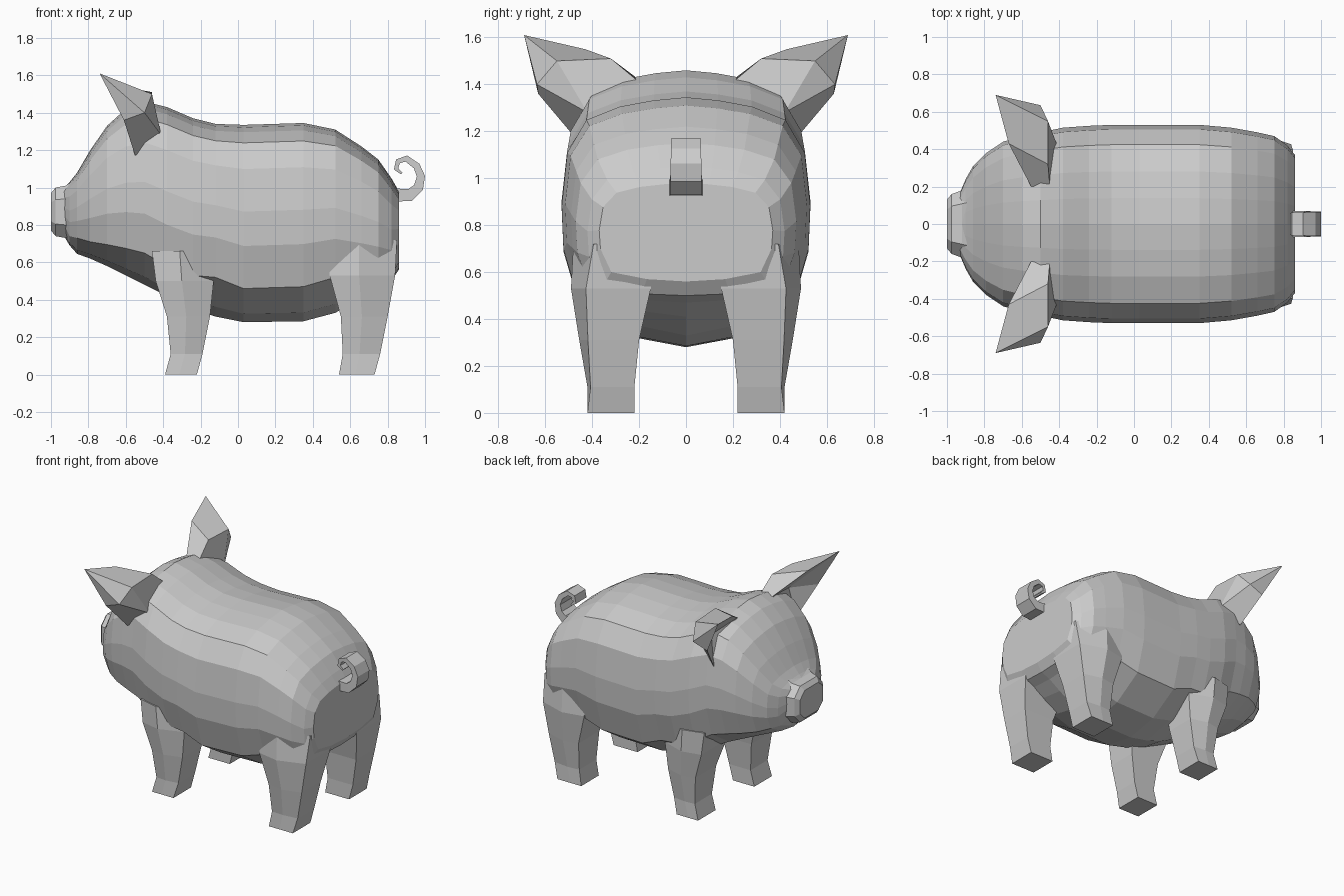
import bpy
import bmesh
from mathutils import Vector

cube = bpy.data.objects.get("Cube")
if cube:
    bpy.data.objects.remove(cube, do_unlink=True)

grey = bpy.data.materials.new("plain_grey")
grey.use_nodes = True
grey.diffuse_color = (0.6, 0.6, 0.6, 1)
grey.node_tree.nodes["Principled BSDF"].inputs["Base Color"].default_value = (0.6, 0.6, 0.6, 1)


def make_object(name, points, faces, mirrored=False):
    """Flat-shaded closed mesh, optionally mirrored across the y = 0 plane."""
    bm = bmesh.new()
    verts = [bm.verts.new(p) for p in points]
    for face in faces:
        bm.faces.new([verts[i] for i in face])
    bmesh.ops.recalc_face_normals(bm, faces=bm.faces[:])
    mesh = bpy.data.meshes.new(name)
    bm.to_mesh(mesh)
    bm.free()
    mesh.materials.append(grey)
    obj = bpy.data.objects.new(name, mesh)
    bpy.context.scene.collection.objects.link(obj)
    if mirrored:
        mod = obj.modifiers.new("Mirror", 'MIRROR')
        mod.use_axis = (False, True, False)
        mod.use_mirror_merge = False
    return obj


def loft(name, rings, mirrored=False):
    """Skin a row of equal-sized rings and cap both ends."""
    n = len(rings[0])
    points = [p for ring in rings for p in ring]
    faces = [list(range(n)), list(range(len(points) - n, len(points)))]
    for r in range(len(rings) - 1):
        for i in range(n):
            j = (i + 1) % n
            a, b = r * n, (r + 1) * n
            faces.append([a + i, a + j, b + j, b + i])
    return make_object(name, points, faces, mirrored)


# Body and head: (x, top, lower side edge, belly, half width)
sections = [
    (-.93, 1.0, .80, .74, .17), (-.9, 1.03, .74, .69, .24),
    (-.86, 1.08, .73, .645, .31), (-.79, 1.2, .71, .62, .38),
    (-.7, 1.33, .695, .58, .44), (-.6, 1.42, .675, .53, .47),
    (-.5, 1.46, .65, .48, .49), (-.38, 1.43, .58, .42, .515),
    (-.24, 1.37, .53, .35, .525), (-.12, 1.34, .52, .31, .53),
    (.03, 1.335, .46, .28, .53), (.35, 1.345, .47, .285, .53),
    (.52, 1.31, .52, .33, .515), (.66, 1.22, .52, .41, .49),
    (.75, 1.15, .52, .47, .47), (.82, 1.05, .53, .5, .42),
    (.86, .98, .6, .56, .37)]
# Flank outline: (share of half width, share of height above the side edge)
flank = [(.26, .985), (.53, .955), (.8, .89), (.955, .73), (1, .47), (.985, .26), (.86, 0)]


def body_ring(x, top, edge, belly, w):
    half = [(w * a, edge + (top - edge) * f) for a, f in flank]
    half.append((w * .45, belly + (edge - belly) * .25))
    ring = [(0, top)] + half + [(0, belly)] + [(-y, z) for y, z in reversed(half)]
    return [(x, y, z) for y, z in ring]


loft("body", [body_ring(*s) for s in sections])


# Snout: (x, bottom, top, half width) with octagonal rings
def snout_ring(x, low, high, w):
    mid, h = (low + high) / 2, (high - low) / 2
    corners = [(1, .5), (.6, 1), (-.6, 1), (-1, .5), (-1, -.5), (-.6, -1), (.6, -1), (1, -.5)]
    return [(x, w * a, mid + h * b) for a, b in corners]


loft("snout", [snout_ring(*s) for s in (
    (-1, .77, .97, .13), (-.975, .74, 1, .16), (-.92, .73, 1.01, .18), (-.82, .74, 1.08, .22))])


# Legs: (z, front x, rear x, inner y, outer y), outer corners chamfered higher up
def leg_ring(z, x0, x1, y0, y1):
    cut = .12 * z
    mid = x0 + .45 * (x1 - x0)
    return [(x0, y0, z), (x0, y1 - cut / 2, z), (mid, y1, z), (x1, y1 - cut, z), (x1, y0, z)]


legs = {
    "front_legs": [(0, -.39, -.22, .22, .42), (.11, -.36, -.19, .22, .42),
                   (.31, -.38, -.15, .2, .455), (.5, -.44, -.13, .17, .485),
                   (.66, -.46, -.13, .15, .49)],
    "back_legs": [(0, .54, .73, .22, .42), (.11, .56, .76, .22, .42),
                  (.31, .55, .8, .2, .455), (.53, .49, .84, .15, .49),
                  (.72, .48, .85, .15, .48)]}
for name, rows in legs.items():
    loft(name, [leg_ring(*r) for r in rows], mirrored=True)

# Ears: pointed, ridged at the back and hollow in front
ear = {
    "tip": (-.74, .69, 1.61),
    "front_base": (-.55, .2, 1.42),
    "front_mid": (-.67, .43, 1.55),
    "rear_base": (-.45, .2, 1.41),
    "rear_mid": (-.46, .32, 1.51),
    "ridge": (-.46, .55, 1.5),
    "outer_front": (-.61, .63, 1.36),
    "outer_rear": (-.5, .635, 1.4),
    "low_front": (-.55, .47, 1.17),
    "low_rear": (-.41, .42, 1.28),
    "hollow": (-.51, .44, 1.38)}
ear_faces = [
    "front_base rear_base rear_mid front_mid", "front_mid rear_mid ridge tip",
    "tip ridge outer_rear", "tip outer_rear outer_front",
    "rear_base low_rear ridge rear_mid", "low_rear outer_rear ridge",
    "low_rear low_front outer_front outer_rear",
    "front_base front_mid hollow", "front_mid tip hollow", "tip outer_front hollow",
    "outer_front low_front hollow", "low_front front_base hollow",
    "front_base low_front low_rear rear_base"]
keys = list(ear)
make_object("ears", list(ear.values()),
            [[keys.index(k) for k in f.split()] for f in ear_faces], mirrored=True)

# Tail: flat ribbon curling upward, (x, z, half thickness)
curl = [(.83, .96, .035), (.92, .96, .033), (.965, 1.0, .027), (.978, 1.06, .022),
        (.955, 1.115, .019), (.9, 1.155, .017), (.855, 1.14, .014),
        (.845, 1.1, .012), (.875, 1.075, .006)]
rings = []
for i, (x, z, t) in enumerate(curl):
    before, after = curl[max(i - 1, 0)], curl[min(i + 1, len(curl) - 1)]
    along = Vector((after[0] - before[0], after[1] - before[1])).normalized()
    dx, dz = -along.y * t, along.x * t
    w = .07 - .0015 * i
    rings.append([(x + dx, w, z + dz), (x + dx, -w, z + dz),
                  (x - dx, -w, z - dz), (x - dx, w, z - dz)])
loft("tail", rings)
